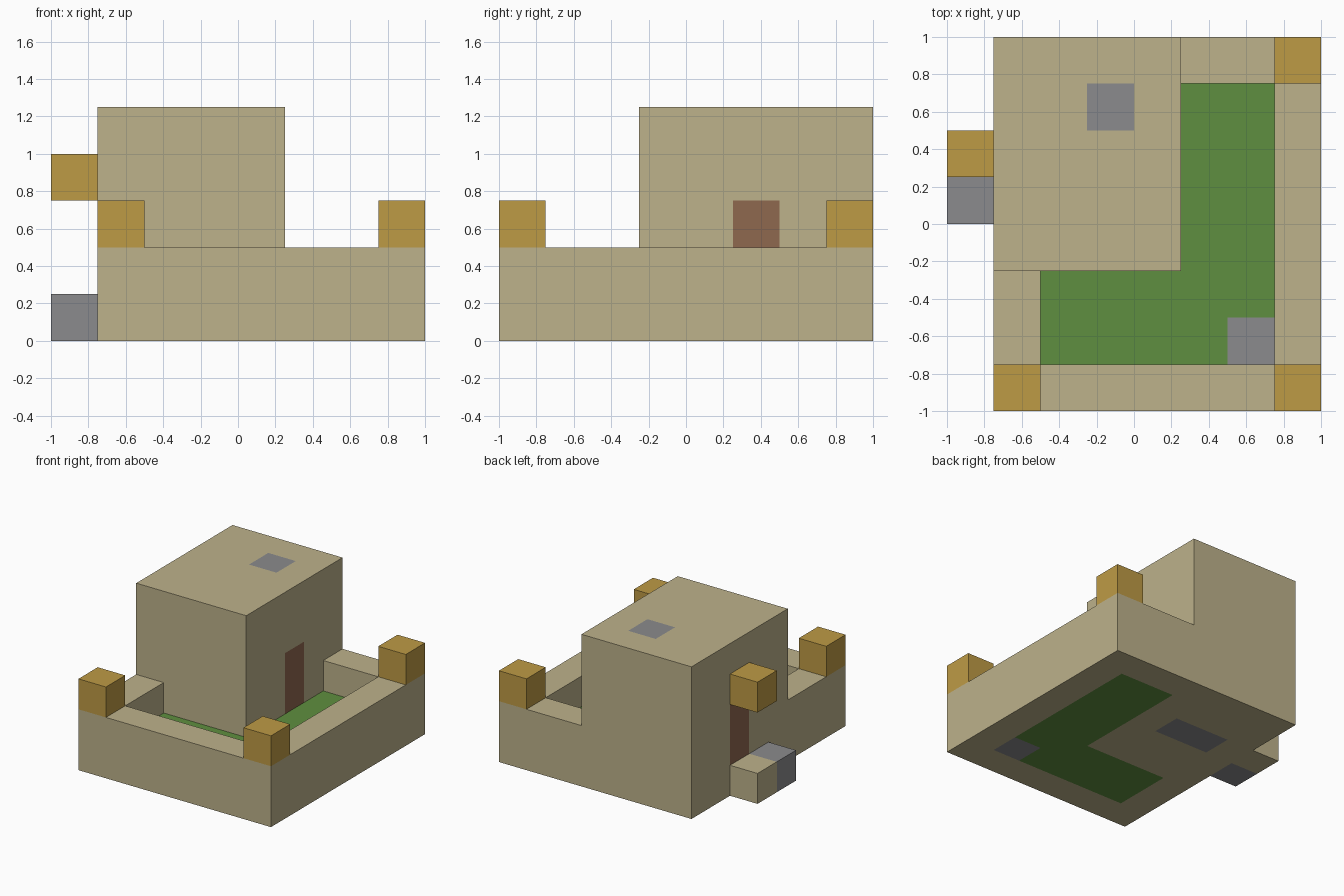
import bpy
import bmesh
from mathutils import Vector

cube = bpy.data.objects.get("Cube")
if cube:
    bpy.data.objects.remove(cube, do_unlink=True)

U = 0.25  # one building block


def material(name, r, g, b):
    m = bpy.data.materials.new(name)
    m.use_nodes = True
    m.diffuse_color = (r, g, b, 1)
    m.node_tree.nodes["Principled BSDF"].inputs["Base Color"].default_value = (r, g, b, 1)
    return m


sand = material("sandstone", 0.509, 0.445, 0.258)
grass = material("grass green", 0.114, 0.275, 0.05)
gold = material("gold", 0.515, 0.328, 0.06)
stone = material("grey stone", 0.258, 0.258, 0.266)
wood = material("brown wood", 0.275, 0.138, 0.078)


def prism(name, outline, z0, z1, mat):
    """Extrude an outline, given in blocks, from z0 up to z1."""
    bm = bmesh.new()
    base = bm.faces.new([bm.verts.new((x * U, y * U, z0 * U)) for x, y in outline])
    top = bmesh.ops.extrude_face_region(bm, geom=[base], use_keep_orig=True)
    verts = [v for v in top["geom"] if isinstance(v, bmesh.types.BMVert)]
    bmesh.ops.translate(bm, verts=verts, vec=(0, 0, (z1 - z0) * U))
    bmesh.ops.recalc_face_normals(bm, faces=bm.faces)
    mesh = bpy.data.meshes.new(name)
    bm.to_mesh(mesh)
    bm.free()
    mesh.materials.append(mat)
    obj = bpy.data.objects.new(name, mesh)
    bpy.context.collection.objects.link(obj)
    return obj


def box(name, lo, hi, mat):
    (x0, y0, z0), (x1, y1, z1) = lo, hi
    return prism(name, [(x0, y0), (x1, y0), (x1, y1), (x0, y1)], z0, z1, mat)


def paint(obj, lo, hi, mat):
    """Cut the surface along a region's sides and colour the faces inside it."""
    lo, hi = Vector(lo) * U, Vector(hi) * U
    if mat.name not in obj.data.materials:
        obj.data.materials.append(mat)
    index = obj.data.materials.find(mat.name)
    bm = bmesh.new()
    bm.from_mesh(obj.data)
    for axis in range(3):
        normal = Vector([float(i == axis) for i in range(3)])
        if hi[axis] > lo[axis]:
            for corner in (lo, hi):
                bmesh.ops.bisect_plane(bm, geom=bm.verts[:] + bm.edges[:] + bm.faces[:],
                                       plane_co=corner, plane_no=normal)
    for f in bm.faces:
        c = f.calc_center_median()
        if all(lo[i] - 0.001 < c[i] < hi[i] + 0.001 for i in range(3)):
            f.material_index = index
    bm.to_mesh(obj.data)
    bm.free()


# Courtyard wall wrapping round the tower
prism("courtyard_wall",
      [(-3, -4), (4, -4), (4, 4), (1, 4), (1, 3), (3, 3), (3, -3), (-2, -3), (-2, -1), (-3, -1)],
      0, 2, sand)

# Lawn with a stone slab in its corner
prism("lawn", [(-2, -3), (2, -3), (2, -2), (3, -2), (3, 3), (1, 3), (1, -1), (-2, -1)], 0, 1, grass)
box("corner_slab", (2, -3, 0), (3, -2, 1), stone)

# Tower with a roof hatch, two doors and a stone floor
tower = box("tower", (-3, -1, 0), (1, 4, 5), sand)
paint(tower, (-1, 2, 5), (0, 3, 5), stone)
paint(tower, (1, 1, 1), (1, 2, 3), wood)
paint(tower, (-3, 1, 1), (-3, 2, 3), wood)
paint(tower, (-2, 1, 0), (0, 2, 0), stone)

# Gold blocks on the wall corners
for name, x, y in (("front_right", -3, -4), ("front_left", 3, -4), ("back_left", 3, 3)):
    box(name + "_corner_block", (x, y, 2), (x + 1, y + 1, 3), gold)

# Outer doorway: steps and the block above the door
box("door_step", (-4, 1, 0), (-3, 2, 1), sand)
box("side_step", (-4, 0, 0), (-3, 1, 1), stone)
box("door_lamp", (-4, 1, 3), (-3, 2, 4), gold)
